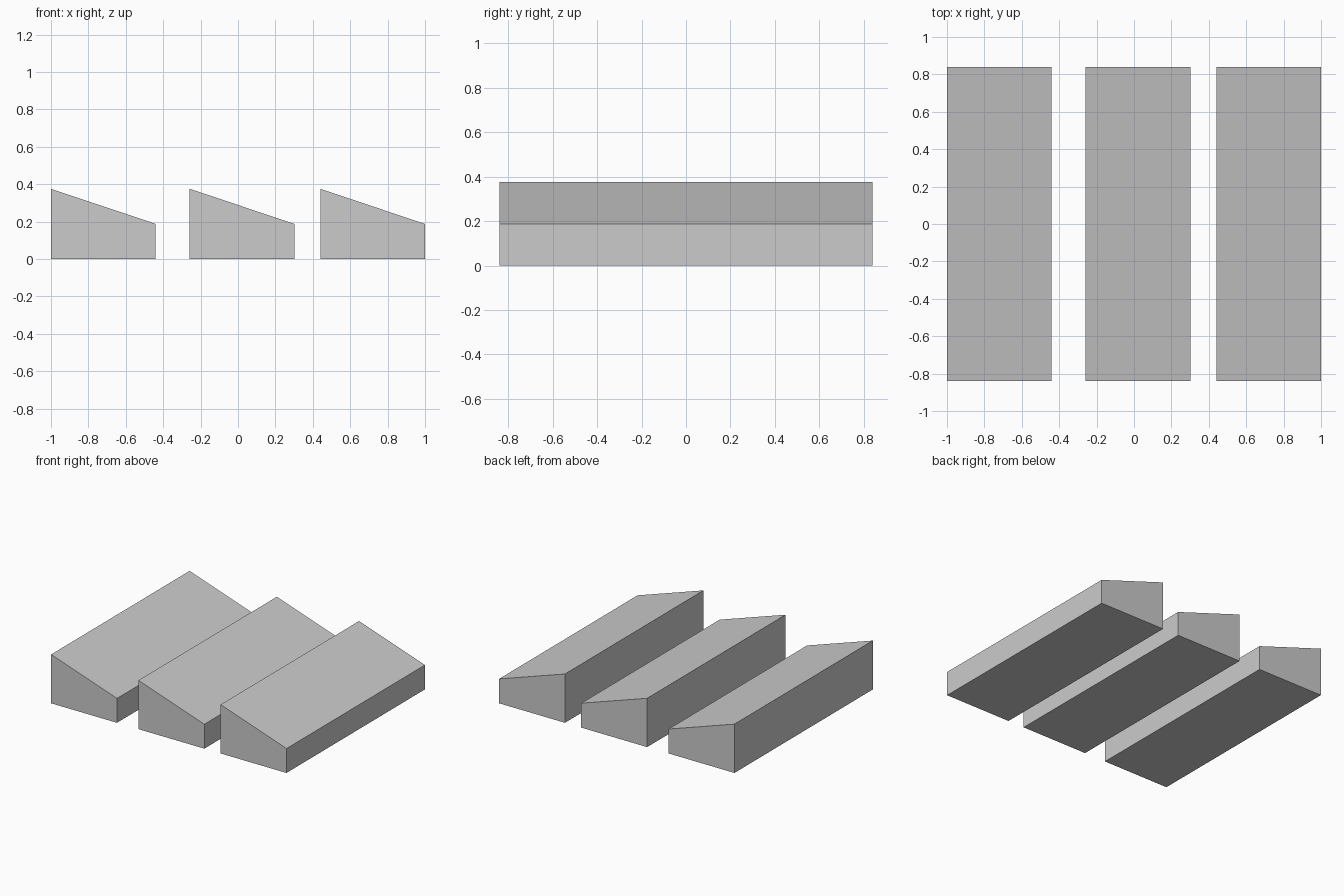
import bpy
import bmesh

if "Cube" in bpy.data.objects:
    bpy.data.objects.remove(bpy.data.objects["Cube"])

WIDTH, HALF_DEPTH = 0.56, 0.84
HIGH, LOW = 0.375, 0.1875


def wedge_block(name, x):
    """Extrude a sloped-top profile along y, starting at left edge x."""
    profile = [(x, 0), (x + WIDTH, 0), (x + WIDTH, LOW), (x, HIGH)]
    bm = bmesh.new()
    face = bm.faces.new([bm.verts.new((px, -HALF_DEPTH, pz)) for px, pz in profile])
    ext = bmesh.ops.extrude_face_region(bm, geom=[face])
    verts = [v for v in ext["geom"] if isinstance(v, bmesh.types.BMVert)]
    bmesh.ops.translate(bm, verts=verts, vec=(0, 2 * HALF_DEPTH, 0))
    bmesh.ops.recalc_face_normals(bm, faces=bm.faces)
    mesh = bpy.data.meshes.new(name)
    bm.to_mesh(mesh)
    bm.free()
    bpy.context.collection.objects.link(bpy.data.objects.new(name, mesh))


# Three identical sloped blocks, slightly unevenly spaced
for name, x in (("left_block", -1.0), ("middle_block", -0.258), ("right_block", 0.44)):
    wedge_block(name, x)
